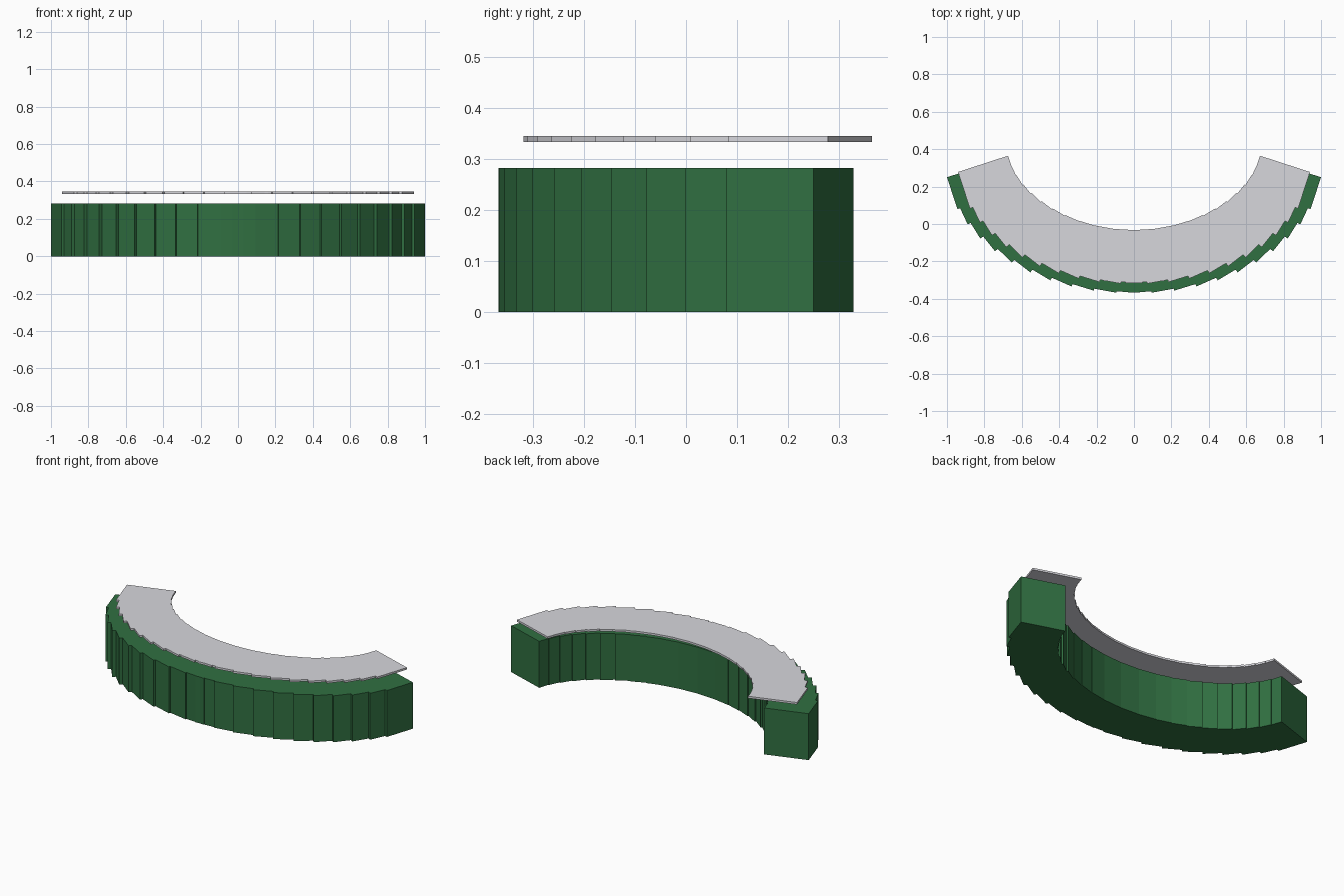
import bpy, bmesh, math
from mathutils import Matrix, Vector

if "Cube" in bpy.data.objects:
    bpy.data.objects.remove(bpy.data.objects["Cube"])

COUNT = 22                  # blocks along the arc
SWEEP = math.radians(72)    # half sweep of the arc
CENTRE_Y = 0.401


def curved_run(name, rx, ry, width, depth, z0, z1, color):
    """Row of overlapping blocks on an elliptical arc; rx, ry reach the outer faces."""
    bm = bmesh.new()
    for i in range(COUNT):
        t = -SWEEP + 2 * SWEEP * i / (COUNT - 1)
        outward = Vector((math.sin(t), -math.cos(t), 0))
        pos = Vector((rx * math.sin(t), CENTRE_Y - ry * math.cos(t), (z0 + z1) / 2))
        pos -= outward * depth / 2
        mat = (Matrix.Translation(pos) @ Matrix.Rotation(t, 4, 'Z')
               @ Matrix.Diagonal((width, depth, z1 - z0, 1)))
        bmesh.ops.create_cube(bm, size=1, matrix=mat)
    mesh = bpy.data.meshes.new(name)
    bm.to_mesh(mesh)
    bm.free()
    obj = bpy.data.objects.new(name, mesh)
    bpy.context.collection.objects.link(obj)
    m = bpy.data.materials.new(name + "_paint")
    m.diffuse_color = color
    m.use_nodes = True
    m.node_tree.nodes["Principled BSDF"].inputs["Base Color"].default_value = m.diffuse_color
    mesh.materials.append(m)
    return obj


# Dark green curved base
curved_run("curved_base", 1.022, 0.7646, 0.179, 0.256, 0.0, 0.282, (0.03, 0.16, 0.053, 1))

# Thin pale grey slab floating above the base
curved_run("top_slab", 0.956, 0.713, 0.205, 0.281, 0.333, 0.345, (0.68, 0.68, 0.72, 1))
